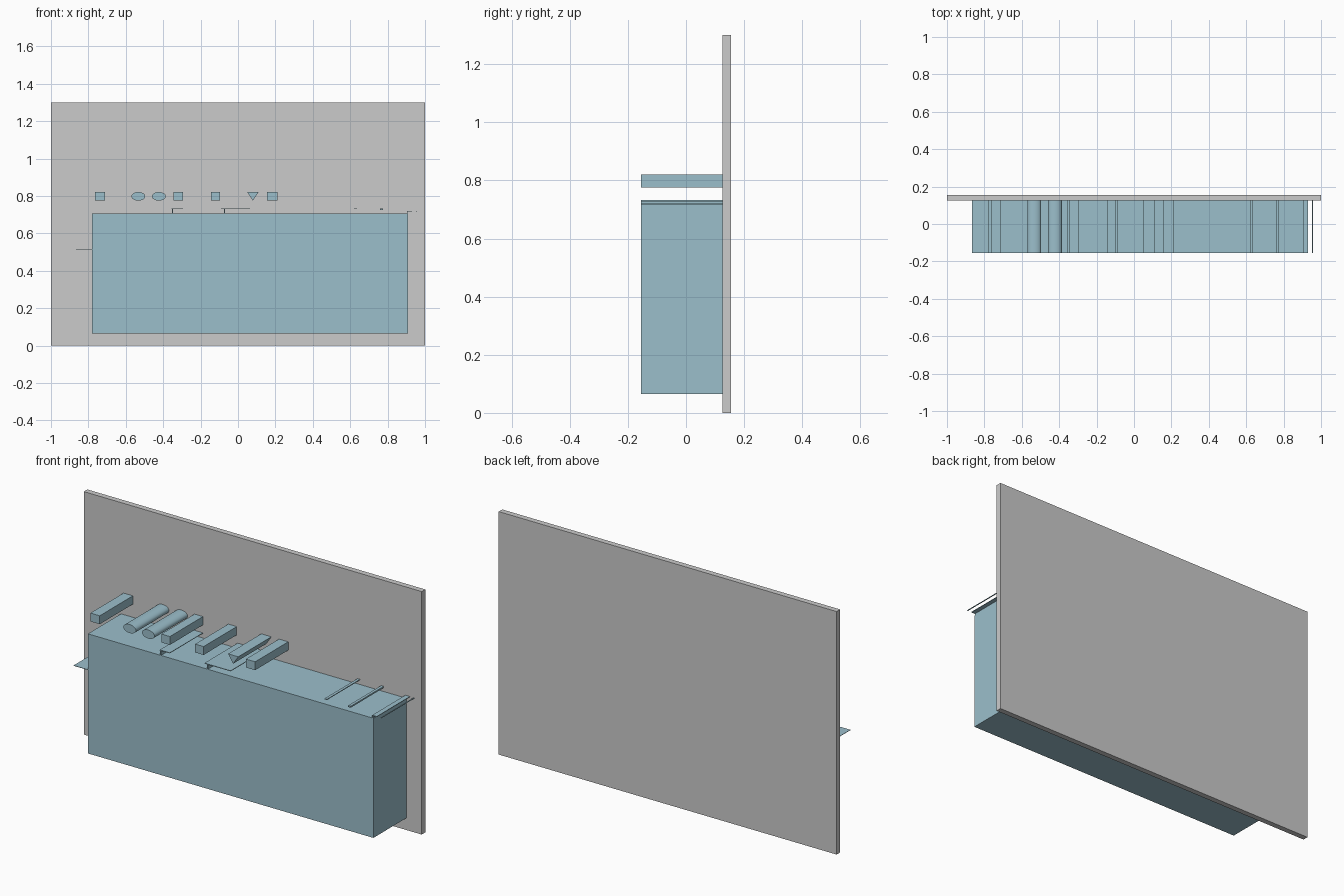
import bpy, bmesh, math

if "Cube" in bpy.data.objects:
    bpy.data.objects.remove(bpy.data.objects["Cube"])

Y0, Y1 = -0.155, 0.125   # shared depth of everything in front of the panel

blue = bpy.data.materials.new("blue")
blue.diffuse_color = (0.33, 0.52, 0.60, 1)
blue.use_nodes = True
blue.node_tree.nodes["Principled BSDF"].inputs["Base Color"].default_value = blue.diffuse_color


def prism(name, profile, y0=Y0, y1=Y1, mat=blue):
    """Extrude an x-z profile along y."""
    bm = bmesh.new()
    face = bm.faces.new([bm.verts.new((x, y0, z)) for x, z in profile])
    ext = bmesh.ops.extrude_face_region(bm, geom=[face])
    verts = [g for g in ext["geom"] if isinstance(g, bmesh.types.BMVert)]
    bmesh.ops.translate(bm, verts=verts, vec=(0, y1 - y0, 0))
    bmesh.ops.recalc_face_normals(bm, faces=bm.faces)
    mesh = bpy.data.meshes.new(name)
    bm.to_mesh(mesh)
    bm.free()
    ob = bpy.data.objects.new(name, mesh)
    bpy.context.collection.objects.link(ob)
    if mat:
        mesh.materials.append(mat)
    return ob


def bar(name, x0, x1, z0, z1, **kw):
    return prism(name, [(x0, z0), (x1, z0), (x1, z1), (x0, z1)], **kw)


# Back panel and main block
bar("back_panel", -1, 1, 0, 1.3, y0=0.125, y1=0.155, mat=None)
bar("main_block", -0.78, 0.91, 0.065, 0.705)

# Thin fin on the left side
bar("side_fin", -0.865, -0.78, 0.511, 0.513)

# Raised shelves on small posts
for x0, x1 in [(-0.355, -0.295), (-0.09, 0.065)]:
    bar("top_shelf", x0, x1, 0.73, 0.733)
for x in (-0.353, -0.076):
    bar("shelf_post", x, x + 0.006, 0.705, 0.73)

# Narrow strips near the right end
for x0, x1, z0, z1 in [(0.62, 0.635, 0.729, 0.733), (0.76, 0.775, 0.725, 0.733),
                       (0.903, 0.93, 0.717, 0.72), (0.903, 0.907, 0.705, 0.72),
                       (0.952, 0.957, 0.717, 0.72)]:
    bar("edge_strip", x0, x1, z0, z1)

# Plain floating bars above the block
for x0, x1 in [(-0.765, -0.71), (-0.345, -0.295), (-0.145, -0.095), (0.155, 0.21)]:
    bar("upper_bar", x0, x1, 0.775, 0.82)
prism("wedge_bar", [(0.08, 0.775), (0.11, 0.82), (0.05, 0.82)])

# Oval rods
for cx in (-0.533, -0.423):
    rod = prism("oval_rod", [(cx + 0.037 * math.cos(a), 0.798 + 0.023 * math.sin(a))
                             for a in (i * math.tau / 32 for i in range(32))])
    bpy.ops.object.select_all(action='DESELECT')
    bpy.context.view_layer.objects.active = rod
    rod.select_set(True)
    bpy.ops.object.shade_smooth_by_angle(angle=math.radians(35))
